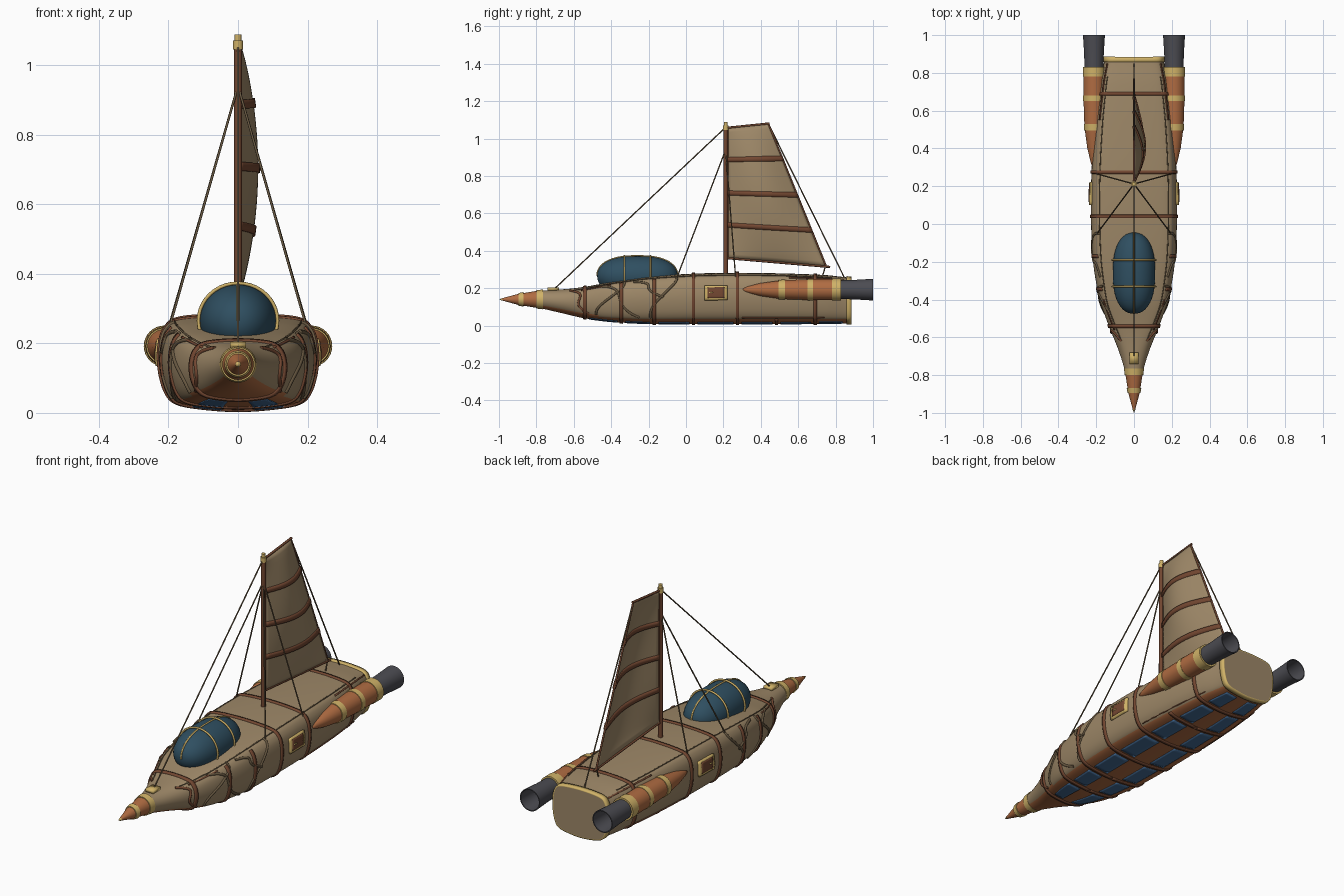
import bpy, bmesh, math
from mathutils import Vector

if "Cube" in bpy.data.objects:
    bpy.data.objects.remove(bpy.data.objects["Cube"])

def mat(name, r, g, b):
    m = bpy.data.materials.new(name)
    m.diffuse_color = tuple(((c / 255 + 0.055) / 1.055) ** 2.4 for c in (r, g, b)) + (1,)
    m.use_nodes = True
    m.node_tree.nodes["Principled BSDF"].inputs["Base Color"].default_value = m.diffuse_color
    return m

TAN = mat("tan canvas", 158, 136, 104)
BROWN = mat("brown leather", 115, 71, 49)
COPPER = mat("copper", 176, 108, 66)
GOLD = mat("brass", 208, 178, 104)
TEAL = mat("teal glass", 47, 79, 97)
BLUE = mat("blue panel", 68, 108, 150)
GREY = mat("dark grey metal", 76, 76, 82)
ROPE = mat("dark rope", 104, 88, 65)

def make(name, verts, faces, mats, idx=None, angle=35):
    me = bpy.data.meshes.new(name)
    me.from_pydata([tuple(v) for v in verts], [], faces)
    for m in mats:
        me.materials.append(m)
    if idx:
        me.polygons.foreach_set("material_index", idx)
    bm = bmesh.new()
    bm.from_mesh(me)
    bmesh.ops.remove_doubles(bm, verts=bm.verts, dist=1e-6)
    bmesh.ops.recalc_face_normals(bm, faces=bm.faces)
    bm.to_mesh(me)
    bm.free()
    me.shade_smooth()
    me.set_sharp_from_angle(angle=math.radians(angle))
    ob = bpy.data.objects.new(name, me)
    bpy.context.collection.objects.link(ob)
    return ob

def grid_faces(n, m):
    return [(i * m + j, i * m + j + 1, (i + 1) * m + j + 1, (i + 1) * m + j)
            for i in range(n - 1) for j in range(m - 1)]

def sheet(name, f, u, v, nu, nv, thick, m):
    """Thickened patch of a surface f(u, v)."""
    pts = [f(u[0] + (u[1] - u[0]) * i / nu, v[0] + (v[1] - v[0]) * j / nv)
           for i in range(nu + 1) for j in range(nv + 1)]
    ob = make(name, pts, grid_faces(nu + 1, nv + 1), [m])
    s = ob.modifiers.new("thickness", "SOLIDIFY")
    s.thickness, s.offset = thick, 0
    return ob

def tube(name, pts, r, m, res=2):
    cu = bpy.data.curves.new(name, "CURVE")
    cu.dimensions, cu.bevel_depth, cu.bevel_resolution = "3D", r, res
    cu.use_fill_caps = True
    sp = cu.splines.new("POLY")
    sp.points.add(len(pts) - 1)
    for p, q in zip(sp.points, pts):
        p.co = (*q, 1)
    ob = bpy.data.objects.new(name, cu)
    me = bpy.data.meshes.new_from_object(ob)
    me.name = name
    bpy.data.objects.remove(ob)
    me.materials.clear()
    me.materials.append(m)
    me.shade_smooth()
    me.set_sharp_from_angle(angle=math.radians(50))
    ob = bpy.data.objects.new(name, me)
    bpy.context.collection.objects.link(ob)
    return ob

def lathe(name, c, prof, mats, idx, n=32, sx=1, sz=1):
    """Turned shape around a lengthwise axis; prof = (y, radius)."""
    pts = [(c[0] + sx * r * math.sin(2 * math.pi * j / n), y,
            c[1] + sz * r * math.cos(2 * math.pi * j / n)) for y, r in prof for j in range(n + 1)]
    return make(name, pts, grid_faces(len(prof), n + 1), mats, [k for k in idx for _ in range(n)])

# ---- hull surface: y, half width, bottom, top; plus a half cross-section
ST = [(-.8, .045, .095, .185), (-.68, .078, .07, .192), (-.55, .13, .04, .206), (-.4, .183, .02, .234),
      (-.2, .217, .009, .262), (.05, .228, .008, .278), (.3, .224, .008, .282), (.55, .207, .008, .278),
      (.75, .182, .01, .27), (.885, .155, .012, .256)]
SEC = [(0, 1), (.5, .985), (.8, .95), (.92, .87), (.98, .74), (1, .55), (.97, .35), (.9, .18),
       (.78, .08), (.5, .03), (0, 0)]

def spline(a, b, c, d, t):
    return [.5 * (2 * q + (r - p) * t + (2 * p - 5 * q + 4 * r - s) * t * t + (3 * q - p - 3 * r + s) * t ** 3)
            for p, q, r, s in zip(a, b, c, d)]

def hull(y, s):
    k = max(i for i in range(9) if i == 0 or ST[i][0] <= y)
    t = (y - ST[k][0]) / (ST[k + 1][0] - ST[k][0])
    _, w, zb, zt = spline(ST[max(k - 1, 0)], ST[k], ST[k + 1], ST[min(k + 2, 9)], t)
    e = [(-.5, .985)] + SEC + [(-.5, .03)]
    a = abs(s) * 10
    i = min(int(a), 9)
    px, pz = spline(*e[i:i + 4], a - i)
    b = min(1, max(0, (-.42 - y) / .34))
    b = b * b * (3 - 2 * b)
    px += b * (math.sin(math.pi * abs(s)) - px)
    pz += b * (.5 + .5 * math.cos(math.pi * s) - pz)
    return Vector((math.copysign(1, s) * w * px, y, zb + (zt - zb) * pz))

NY, NS = 56, 80
pts = [hull(-.8 + 1.685 * i / NY, -1 + 2 * j / NS) for i in range(NY + 1) for j in range(NS + 1)]
fc = grid_faces(NY + 1, NS + 1)
# copper belly, reaching a little higher under the bow
idx = [1 if abs(-1 + 2 * (j + .5) / NS) > (.725 if i < 11 else .775) else 0 for i in range(NY) for j in range(NS)]
fc += [tuple(range(NS)), tuple(NY * (NS + 1) + j for j in range(NS))]
make("hull", pts, fc, [TAN, COPPER], idx + [0, 0])

# ---- straps around the hull, stern trim
for n, y in enumerate((-.54, .04, .275, .69)):
    sheet(f"hull_strap_{n}", hull, (y - .009, y + .009), (-1, 1), 2, 80, .012, BROWN)
sheet("stern_trim", hull, (.857, .885), (-1, 1), 2, 80, .012, GOLD)
for sd in (1, -1):
    side = "right" if sd > 0 else "left"
    for n, y in enumerate((-.345, -.17)):
        sheet(f"bow_strap_{side}_{n}", hull, (y - .009, y + .009), (sd * .24, sd), 2, 40, .012, BROWN)
    sheet("belly_strap_" + side, hull, (.475, .493), (sd * .78, sd), 1, 8, .01, BROWN)
    # blue belly panels between the straps
    ends = (-.54, -.345, -.17, .04, .275, .484, .69, .86)
    for n in range(7):
        sheet(f"belly_panel_{side}_{n}", hull, (ends[n] + .022, ends[n + 1] - .022),
              (sd * .872, sd * .958), 8, 6, .007, BLUE)
    # lengthwise straps
    for n, (a, b, s, w) in enumerate(((.55, .85, .235, .025), (-.56, -.4, .235, .025), (.3, .74, .735, .014))):
        sheet(f"edge_strap_{side}_{n}", hull, (a, b), (sd * s, sd * (s + w)), 14, 2, .01, BROWN)
    tube("deck_rope_" + side, [hull(-.62 + 1.4 * i / 50, sd * .2) for i in range(51)], .003, ROPE)
    # wavy ropes on the bow sides
    for n, (a, b, s0, s1) in enumerate(((-.62, -.52, .2, .72), (-.46, -.25, .22, .74), (-.05, -.19, .2, .74),
                                        (-.33, -.48, .22, .72), (-.28, -.12, .24, .5))):
        path = []
        for i in range(25):
            t = i / 24
            path.append(hull(a + (b - a) * t + .025 * math.sin(2 * math.pi * t), sd * (s0 + (s1 - s0) * t)))
        tube(f"side_rope_{side}_{n}", path, .0065, BROWN if n == 0 else ROPE)
    # side hatch with latch
    sheet("hatch_frame_" + side, hull, (.1, .222), (sd * .395, sd * .54), 6, 6, .02, GOLD)
    sheet("hatch_door_" + side, hull, (.116, .206), (sd * .415, sd * .52), 6, 6, .024, BROWN)
    sheet("hatch_latch_" + side, hull, (.124, .145), (sd * .462, sd * .473), 2, 2, .028, GOLD)

    # ---- engines
    c = (sd * .212, .192)
    lathe("engine_" + side, c,
          [(.27, 0), (.33, .018), (.4, .035), (.495, .048), (.495, .052), (.53, .054), (.53, .051), (.65, .055),
           (.65, .058), (.68, .058), (.68, .056), (.78, .056), (.78, .059), (.83, .059), (.83, .0)],
          [COPPER, GOLD], [0, 0, 0, 1, 1, 1, 0, 1, 1, 1, 0, 1, 1, 1])
    lathe("nozzle_" + side, c, [(.825, 0), (.825, .05), (.9, .052), (1, .058), (1, .053), (.86, .046), (.86, 0)],
          [GREY], [0] * 6)

# ---- nose cone with brass bands
lathe("nose_cone", (0, .14),
      [(-1, 0), (-.98, .008), (-.98, .007), (-.895, .03), (-.895, .034), (-.868, .039), (-.868, .034), (-.8, .045),
       (-.8, .049), (-.765, .053), (-.765, .04)],
      [COPPER, GOLD], [1, 1, 0, 1, 1, 1, 0, 1, 1, 1])
sheet("bow_fitting", lambda x, y: Vector((x, y, .196)), (-.023, .023), (-.74, -.68), 1, 1, .016, GOLD)

# ---- canopy and ribs
def dome(y):
    t = (y + .26) / .215
    return max(0, 1 - abs(t) ** 2.5) ** (1 / 2.2)
cy = [-.26 - .215 * math.cos(math.pi * i / 28) for i in range(29)]
lathe("canopy", (0, .265), [(y, dome(y)) for y in cy], [TEAL], [0] * 28, 40, .112, .106)
tube("canopy_rib_long", [(0, y, .265 + .107 * dome(y)) for y in cy], .0045, GOLD)
for n, y in enumerate((-.33, -.19)):
    r = dome(y)
    tube(f"canopy_rib_{n}", [(.117 * r * math.cos(a), y, .265 + .111 * r * math.sin(a))
                             for a in [math.pi * (i / 24 * 1.2 - .1) for i in range(25)]], .005, GOLD)

# ---- mast, sail, spars
tube("mast", [(0, .212, .25), (0, .212, 1.06)], .0115, BROWN, 4)
tube("mast_cap", [(0, .212, 1.045), (0, .212, 1.07)], .015, GOLD, 4)
tube("mast_tip", [(0, .212, 1.065), (0, .212, 1.088)], .01, GOLD, 4)

def sail(u, v):
    lo = Vector((0, .225 + .525 * u, .36 - .045 * u))
    hi = Vector((0, .225 + .215 * u, 1.058 + .022 * u))
    p = lo.lerp(hi, v)
    p.x = .056 * math.sin(math.pi * u) * max(0, math.sin(math.pi * v)) ** .75
    return p

sheet("sail", sail, (0, 1), (0, 1), 20, 28, .004, TAN)
for n, v in enumerate((.255, .5, .755)):
    sheet(f"sail_batten_{n}", sail, (0, 1), (v - .018, v + .018), 20, 2, .016, BROWN)
tube("sail_boom", [sail(-.02, 0), sail(1.04, 0)], .006, BROWN)
tube("sail_yard", [sail(-.02, 1), sail(1.03, 1)], .006, BROWN)
tube("sail_edge", [sail(1, i / 12) for i in range(13)], .005, BROWN)
tube("sail_luff", [sail(0, i / 12) for i in range(13)], .004, BROWN)

# ---- rigging
top = (0, .212, .94)
tube("forestay", [(0, .212, 1.06), (0, -.71, .19)], .0035, ROPE)
tube("backstay", [(0, .44, 1.08), (0, .85, .25)], .0035, ROPE)
tube("boom_sheet", [(0, .745, .315), (0, .73, .265)], .0035, ROPE)
for sd in (1, -1):
    tube(f"shroud_front_{sd}", [top, hull(-.05, sd * .24)], .0035, ROPE)
    tube(f"shroud_side_{sd}", [top, hull(.265, sd * .24)], .0035, ROPE)
